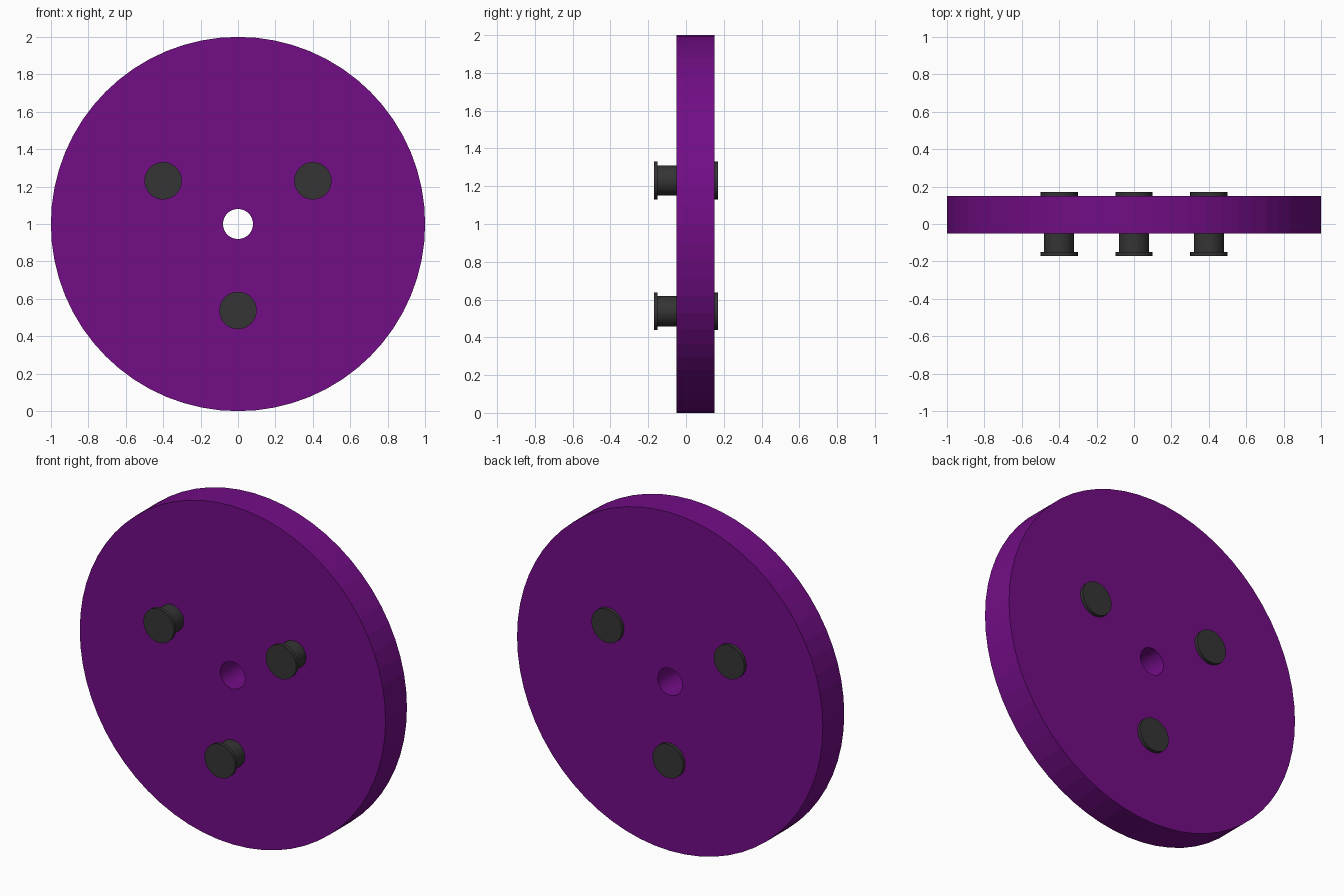
import bpy, bmesh, math

if "Cube" in bpy.data.objects:
    bpy.data.objects.remove(bpy.data.objects["Cube"])


def material(name, rgb):
    m = bpy.data.materials.new(name)
    m.diffuse_color = (*rgb, 1)
    m.use_nodes = True
    m.node_tree.nodes["Principled BSDF"].inputs["Base Color"].default_value = m.diffuse_color
    return m


def lathe(name, profile, sides, centre, mat, closed=False):
    """Revolve (radius, y) points about a y-axis line through centre (x, z)."""
    bm = bmesh.new()
    rings = []
    for r, y in profile:
        ring = []
        for i in range(sides):
            a = 2 * math.pi * i / sides
            ring.append(bm.verts.new((centre[0] + r * math.sin(a), y,
                                      centre[1] + r * math.cos(a))))
        rings.append(ring)
    pairs = list(zip(rings, rings[1:]))
    if closed:
        pairs.append((rings[-1], rings[0]))
    else:
        bm.faces.new(rings[0])
        bm.faces.new(rings[-1])
    for a, b in pairs:
        for i in range(sides):
            j = (i + 1) % sides
            bm.faces.new((a[i], a[j], b[j], b[i]))
    bmesh.ops.recalc_face_normals(bm, faces=bm.faces)
    me = bpy.data.meshes.new(name)
    bm.to_mesh(me)
    bm.free()
    me.materials.append(mat)
    ob = bpy.data.objects.new(name, me)
    bpy.context.collection.objects.link(ob)
    return ob


purple = material("purple", (0.17, 0.004, 0.24))
black = material("black", (0.035, 0.035, 0.035))

# Wheel disc with a round axle hole
lathe("wheel_disc", [(1, -0.05), (1, 0.15), (0.08, 0.15), (0.08, -0.05)],
      64, (0, 1), purple, closed=True)

# Three flanged pins passing through the disc
pin = [(0.1, -0.17), (0.1, -0.15), (0.08, -0.15),
       (0.08, 0.15), (0.1, 0.15), (0.1, 0.17)]
for n, deg in enumerate((60, 180, 300)):
    a = math.radians(deg)
    lathe(f"pin_{n + 1}", pin, 32,
          (0.462 * math.sin(a), 1 + 0.462 * math.cos(a)), black)
